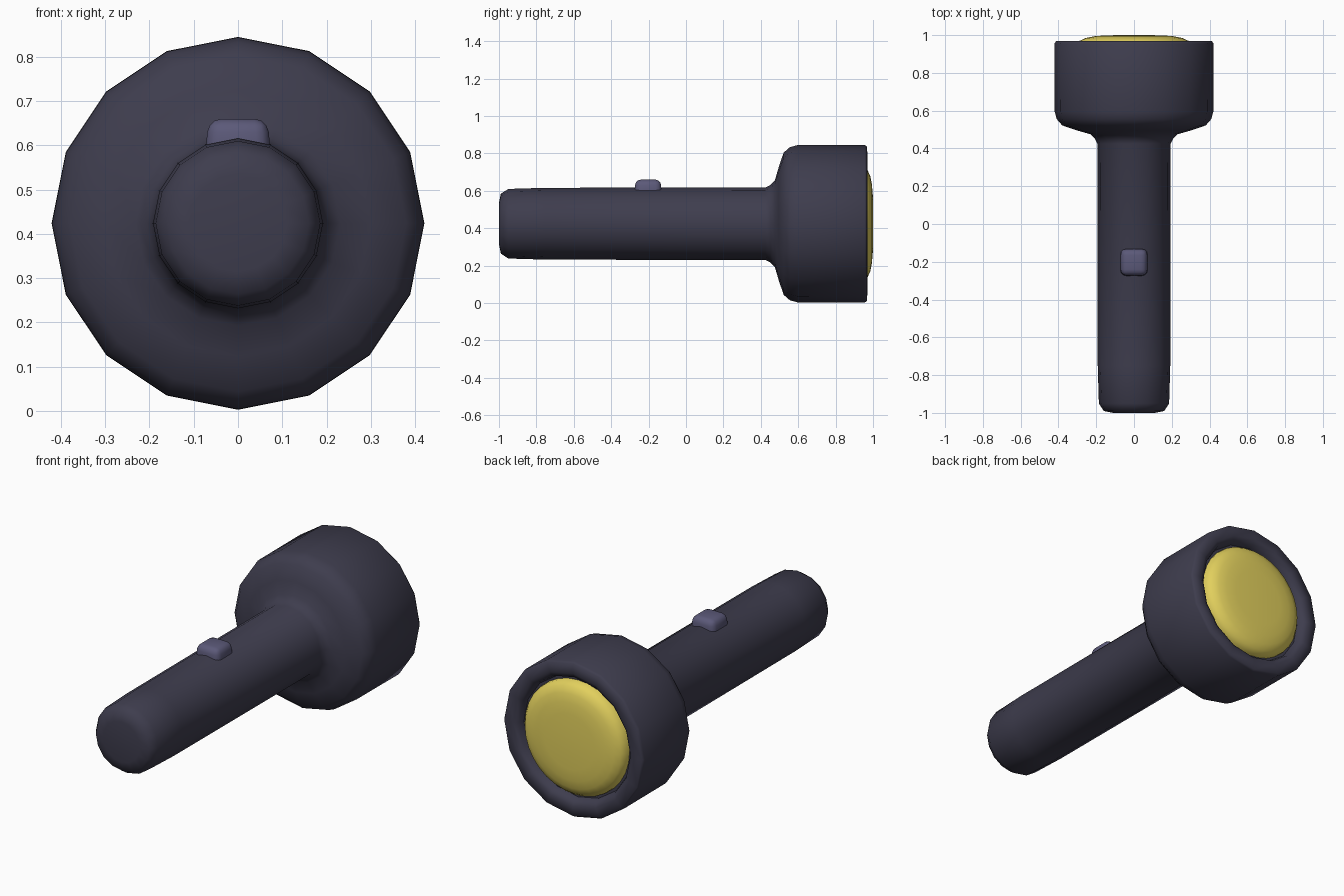
import bpy, bmesh, math

if "Cube" in bpy.data.objects:
    bpy.data.objects.remove(bpy.data.objects["Cube"])

CZ = 0.424  # height of the torch axis


def material(name, rgb):
    m = bpy.data.materials.new(name)
    m.diffuse_color = (*rgb, 1)
    m.use_nodes = True
    m.node_tree.nodes["Principled BSDF"].inputs["Base Color"].default_value = m.diffuse_color
    return m


dark = material("dark slate", (0.048, 0.046, 0.075))
violet = material("grey violet", (0.105, 0.10, 0.19))
yellow = material("lens yellow", (0.76, 0.63, 0.11))


def finish(name, bm, mat, angle):
    bmesh.ops.recalc_face_normals(bm, faces=bm.faces)
    me = bpy.data.meshes.new(name)
    bm.to_mesh(me)
    bm.free()
    me.materials.append(mat)
    ob = bpy.data.objects.new(name, me)
    bpy.context.collection.objects.link(ob)
    bpy.ops.object.select_all(action='DESELECT')
    ob.select_set(True)
    bpy.context.view_layer.objects.active = ob
    bpy.ops.object.shade_smooth_by_angle(angle=math.radians(angle))
    return ob


def lathe(name, profile, sides, mat, angle):
    """Revolve (y, radius) points around the torch axis."""
    bm = bmesh.new()
    rings = []
    for y, r in profile:
        if r == 0:
            rings.append([bm.verts.new((0, y, CZ))] * sides)
        else:
            rings.append([bm.verts.new((r * math.sin(2 * math.pi * i / sides), y,
                                        CZ + r * math.cos(2 * math.pi * i / sides)))
                          for i in range(sides)])
    for a, b in zip(rings, rings[1:]):
        for i in range(sides):
            j = (i + 1) % sides
            bm.faces.new(list(dict.fromkeys((a[i], a[j], b[j], b[i]))))
    return finish(name, bm, mat, angle)


# handle, flared head and recessed rim
lathe("torch_body", [
    (-1.0, 0), (-1.0, 0.11), (-0.99, 0.16), (-0.95, 0.186), (-0.75, 0.192),
    (0.425, 0.194), (0.45, 0.206), (0.475, 0.231), (0.495, 0.30), (0.522, 0.38),
    (0.555, 0.409), (0.595, 0.42), (0.955, 0.421), (0.968, 0.413),
    (0.97, 0.36), (0.955, 0.335), (0.925, 0.325), (0.92, 0)], 16, dark, 70)

# domed lens
lathe("lens", [
    (0.91, 0), (0.91, 0.31), (0.945, 0.307), (0.97, 0.288), (0.985, 0.255),
    (0.994, 0.21), (0.999, 0.15), (1.0, 0)], 32, yellow, 60)

# rounded sliding switch, narrower at the top
bm = bmesh.new()
bmesh.ops.create_cube(bm, size=1)
for v in bm.verts:
    top = v.co.z > 0
    v.co.x *= 0.134 if top else 0.15
    v.co.y = v.co.y * (0.136 if top else 0.148) - 0.203
    v.co.z = 0.66 if top else 0.565
bmesh.ops.bevel(bm, geom=bm.edges[:], offset=0.03, segments=3,
                profile=0.5, affect='EDGES')
finish("switch_button", bm, violet, 60)
